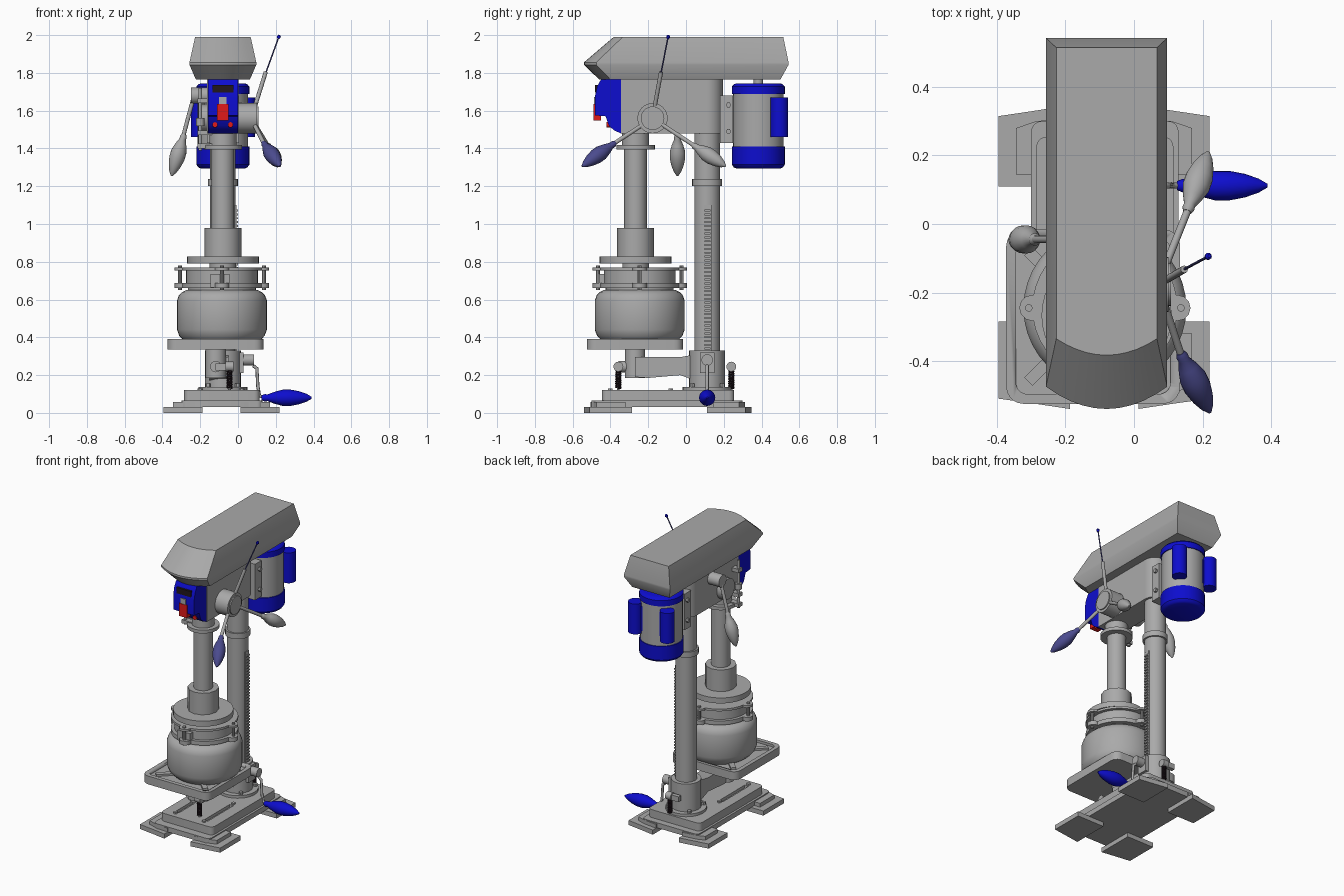
import bpy, bmesh, math
from mathutils import Vector

old = bpy.data.objects.get("Cube")
if old:
    bpy.data.objects.remove(old, do_unlink=True)


def material(name, rgb):
    m = bpy.data.materials.new(name)
    m.use_nodes = True
    m.diffuse_color = (*rgb, 1)
    m.node_tree.nodes["Principled BSDF"].inputs["Base Color"].default_value = (*rgb, 1)
    return m


GRAY = material("cast_gray", (0.4, 0.4, 0.4))
BLUE = material("paint_blue", (0.004, 0.004, 0.62))
NAVY = material("muted_blue", (0.07, 0.07, 0.27))
RED = material("switch_red", (0.75, 0.01, 0.01))
BLACK = material("black", (0.015, 0.008, 0.012))
CX = -0.08


def finish(name, bm, mat):
    bmesh.ops.recalc_face_normals(bm, faces=bm.faces)
    me = bpy.data.meshes.new(name)
    bm.to_mesh(me)
    bm.free()
    me.materials.append(mat)
    ob = bpy.data.objects.new(name, me)
    bpy.context.collection.objects.link(ob)
    bpy.ops.object.select_all(action='DESELECT')
    ob.select_set(True)
    bpy.context.view_layer.objects.active = ob
    bpy.ops.object.shade_smooth_by_angle(angle=math.radians(35))
    return ob


def loft(name, rings, mat):
    """Skin closed rings of equal length and cap both ends."""
    bm = bmesh.new()
    vs = [[bm.verts.new(p) for p in ring] for ring in rings]
    n = len(vs[0])
    for a, b in zip(vs, vs[1:]):
        for i in range(n):
            bm.faces.new((a[i], a[(i + 1) % n], b[(i + 1) % n], b[i]))
    bm.faces.new(vs[0][::-1])
    bm.faces.new(vs[-1])
    return finish(name, bm, mat)


def lathe(name, start, end, profile, mat, sides=32):
    """Profile of (distance fraction, radius) spun around start-end."""
    a, b = Vector(start), Vector(end)
    q = (b - a).to_track_quat('Z', 'Y')
    ang = [2 * math.pi * i / sides for i in range(sides)]
    rings = [[a.lerp(b, t) + q @ Vector((r * math.cos(k), r * math.sin(k), 0)) for k in ang]
             for t, r in profile]
    return loft(name, rings, mat)


def cyl(name, start, end, r, mat=GRAY, sides=32):
    return lathe(name, start, end, [(0, r), (1, r)], mat, sides)


def post(name, x, y, z0, z1, r, mat=GRAY, sides=32):
    return cyl(name, (x, y, z0), (x, y, z1), r, mat, sides)


def prism(name, pts, axis, lo, hi, mat=GRAY):
    put = (lambda p, h: (h, p[0], p[1])) if axis == 'X' else (lambda p, h: (p[0], p[1], h))
    return loft(name, [[put(p, h) for p in pts] for h in (lo, hi)], mat)


def box(name, x, y, z, mat=GRAY):
    return prism(name, [(x[0], y[0]), (x[1], y[0]), (x[1], y[1]), (x[0], y[1])], 'Z', z[0], z[1], mat)


def rounded(x, y, r):
    pts = []
    for k, (cx, cy) in enumerate([(x[1] - r, y[1] - r), (x[0] + r, y[1] - r),
                                  (x[0] + r, y[0] + r), (x[1] - r, y[0] + r)]):
        for s in range(6):
            a = math.pi / 2 * (k + s / 5)
            pts.append((cx + r * math.cos(a), cy + r * math.sin(a)))
    return pts


def cut(ob, cutter):
    m = ob.modifiers.new("cut", 'BOOLEAN')
    m.operation, m.object, m.solver = 'DIFFERENCE', cutter, 'EXACT'
    bpy.context.view_layer.objects.active = ob
    bpy.ops.object.modifier_apply(modifier=m.name)
    bpy.data.objects.remove(cutter, do_unlink=True)


def grip(name, start, end, r, mat):
    lathe(name, start, end, [(0, .3 * r), (.06, .45 * r), (.12, .42 * r), (.25, .72 * r), (.42, r), (.58, r),
                             (.75, .8 * r), (.9, .48 * r), (1, .12 * r)], mat, 20)


def tube(name, pts, r, mat=GRAY):
    cu = bpy.data.curves.new(name, 'CURVE')
    cu.dimensions, cu.bevel_depth, cu.bevel_resolution, cu.use_fill_caps = '3D', r, 2, True
    sp = cu.splines.new('POLY')
    sp.points.add(len(pts) - 1)
    for p, co in zip(sp.points, pts):
        p.co = (*co, 1)
    cu.materials.append(mat)
    ob = bpy.data.objects.new(name, cu)
    bpy.context.collection.objects.link(ob)
    bpy.ops.object.select_all(action='DESELECT')
    ob.select_set(True)
    bpy.context.view_layer.objects.active = ob
    bpy.ops.object.convert(target='MESH')


# Stepped base and feet
BX = -0.0875
for side in (-1, 1):
    for label, near, corner, inner in (("back", .11, .315, .347), ("front", -.285, -.51, -.54)):
        for step, (grow, z0, z1) in enumerate(((0, 0, .032), (.05, .032, .058))):
            s = math.copysign(grow * .7, near)
            prism(f"{label}_foot_{side}_{step}",
                  [(BX + side * u, v) for u, v in ((.1, near + s), (.3075 - grow, near + s),
                                                   (.3075 - grow, corner - s), (.2, (corner + inner) / 2 + s * .1 - s),
                                                   (.1, inner - s))], 'Z', z0, z1)
prism("base_plate", rounded((-.30, .13), (-.5, .3), .03), 'Z', .03, .065)
base = prism("base_block", rounded((-.285, .115), (-.445, .255), .03), 'Z', .06, .12)
for x in (-.2, .02):
    cut(base, box("slot_cutter", (x - .015, x + .015), (-.38, -.1), (.1, .15)))
    for y in (-.4, -.08):
        post("base_bolt", x, y, .118, .13, .014, sides=6)

# Column, rack and column foot
CY = .112
post("column", CX, CY, .11, 1.5, .068)
post("column_flange", CX, CY, .115, .138, .13)
post("column_socket", CX, CY, .13, .33, .095)
post("column_collar", CX, CY, 1.2, 1.238, .079)
for k in range(4):
    a = math.pi / 4 + k * math.pi / 2
    post("flange_bolt", CX + .112 * math.cos(a), CY + .112 * math.sin(a), .13, .155, .014, sides=6)
box("rack_bar", (-.03, -.008), (.092, .134), (.33, 1.1))
tooth = box("rack_teeth", (-.012, 0), (.097, .13), (.335, .345))
arr = tooth.modifiers.new("repeat", 'ARRAY')
arr.count, arr.use_relative_offset, arr.use_constant_offset = 37, False, True
arr.constant_offset_displace = (0, 0, .0203)

# Table bracket, crank and springs
TX, TY = -.118, -.27
prism("bracket_arm", [(-.27, .19), (-.2, .185), (-.03, .2), (.05, .17), (.11, .17), (.11, .31), (.05, .31),
                      (-.03, .295), (-.2, .295), (-.27, .295)], 'X', -.15, -.05)
post("table_stem", TX, TY, .185, .34, .054)
box("crank_housing", (-.02, .03), (.075, .15), (.21, .32))
cyl("crank_boss", (.02, CY, .28), (.085, CY, .28), .03)
tube("crank_arm", [(.08, CY, .25), (.1, CY, .235), (.105, CY, .14), (.115, CY, .09), (.15, CY, .08)], .009)
grip("crank_handle", (.125, CY, .08), (.39, CY, .08), .043, BLUE)
for y in (-.358, .24):
    n = 80
    tube("spring", [(-.045 + .013 * math.cos(i * .79), y + .013 * math.sin(i * .79), .13 + .095 * i / n)
                    for i in range(n)], .0045, BLACK)
    post("spring_pin", -.045, y, .11, .24, .007, sides=10)
    cyl("spring_eye", (-.065, y, .245), (-.025, y, .245), .026, sides=16)
    box("spring_lug", (-.12, -.06), (y - .014, y + .014), (.225, .262))
cyl("spring_front_cross_pin", (TX, -.358, .245), (TX, -.25, .245), .03, sides=16)

# Work table with recessed top and corner ribs
table = prism("table", rounded((-.373, .135), (-.525, -.015), .05), 'Z', .335, .392)
cut(table, prism("recess_cutter", rounded((-.345, .107), (-.497, -.043), .035), 'Z', .375, .45))
for sx in (-1, 1):
    for sy in (-1, 1):
        c, d = Vector((TX + sx * .15, TY + sy * .15)), Vector((sx * .04, sy * .04))
        w = Vector((-sx * .012, sy * .012))
        prism("table_rib", [c - d - w, c + d - w, c + d + w, c - d + w], 'Z', .37, .388)

# Pot, clamp rings and press disc
PX, PY = -.085, -.245
lathe("pot", (PX, PY, .375), (PX, PY, .65),
      [(0, .19), (.04, .205), (.12, .226), (.24, .238), (.8, .238), (.9, .228), (.96, .212), (1, .19)], GRAY, 40)
post("pot_neck", PX, PY, .64, .67, .18, sides=40)
post("clamp_drum", PX, PY, .68, .76, .19, sides=40)
for z0, z1 in ((.66, .688), (.755, .77)):
    post("clamp_ring", PX, PY, z0, z1, .212, sides=40)
    for k in range(4):
        a = k * math.pi / 2
        post("clamp_ear", PX + .212 * math.cos(a), PY + .212 * math.sin(a), z0, z1, .038, sides=12)
for k in range(4):
    a = k * math.pi / 2
    post("clamp_bolt", PX + .222 * math.cos(a), PY + .222 * math.sin(a), .65, .78, .011, sides=10)
box("clamp_latch", (-.145, -.045), (-.46, -.41), (.665, .735))
QX, QY = CX, -.267
post("press_stem", QX, QY, .76, .8, .07)
post("press_disc", QX, QY, .79, .828, .19, sides=40)

# Chuck and quill
post("chuck", QX, QY, .82, .978, .098, sides=12)
post("quill", QX, QY, .97, 1.5, .06)
post("quill_ring", QX, QY, 1.395, 1.418, .102)
post("quill_nose", QX, QY, 1.418, 1.49, .072)

# Head casting, spring cap and feed hub
prism("head_body", [(-.345, 1.48), (.11, 1.48), (.11, 1.77), (-.345, 1.77)], 'X', CX - .083, CX + .083)
post("head_column_clamp", CX, CY, 1.48, 1.77, .083)
HY, HZ = -.177, 1.56
cyl("feed_hub", (-.01, HY, HZ), (.1, HY, HZ), .08)
cyl("feed_hub_face", (.09, HY, HZ), (.108, HY, HZ), .062)
cyl("return_spring_cap", (-.2, HY, HZ), (-.15, HY, HZ), .072)

# Feed levers
hub = (.07, HY, HZ)
for label, a, b, mat in (("front", (.135, -.375, 1.43), (.222, -.55, 1.305), NAVY),
                         ("back", (.155, .035, 1.42), (.217, .21, 1.305), GRAY)):
    cyl(label + "_lever_rod", hub, a, .011, sides=12)
    grip(label + "_lever_grip", a, b, .04, mat)
cyl("upper_lever_rod", hub, (.147, -.132, 1.805), .011, sides=12)
cyl("upper_lever_pin", (.147, -.132, 1.8), (.216, -.095, 1.99), .004, NAVY, 8)
lathe("upper_lever_tip", (.213, -.096, 1.982), (.22, -.093, 2.0),
      [(0, .006), (.3, .01), (.7, .01), (1, .005)], BLUE, 12)

# Speed lever and depth stop on the other side
cyl("speed_boss", (-.25, -.045, 1.68), (-.15, -.045, 1.68), .042)
cyl("speed_lever_rod", (-.235, -.045, 1.67), (-.29, -.045, 1.465), .011, sides=12)
grip("speed_lever_grip", (-.285, -.045, 1.475), (-.352, -.045, 1.255), .041, GRAY)
post("depth_rod", -.2, -.29, 1.39, 1.72, .01, sides=12)
for z in (1.4, 1.47, 1.64):
    box("depth_bracket", (-.215, -.12), (-.31, -.27), (z, z + .025))
post("depth_nut", -.2, -.29, 1.52, 1.56, .022, sides=12)

# Control panel with display, switch and buttons
prism("control_panel", [(-.345, 1.765), (-.45, 1.765), (-.47, 1.73), (-.481, 1.68), (-.481, 1.575), (-.425, 1.57),
                        (-.408, 1.52), (-.38, 1.495), (-.345, 1.48)], 'X', -.16, 0, BLUE)
box("display", (-.135, -.025), (-.482, -.46), (1.695, 1.735), BLACK)
box("switch", (-.112, -.05), (-.489, -.45), (1.547, 1.635), RED)
box("switch_hood", (-.1, -.062), (-.486, -.46), (1.635, 1.672), GRAY)
for x in (-.122, -.04):
    cyl("button", (x, -.38, 1.525), (x, -.42, 1.525), .014, RED, 16)

# Motor with end caps, mount and two capacitors
MY = .383
post("motor_body", CX, MY, 1.4, 1.7, .134)
lathe("motor_bottom_cap", (CX, MY, 1.41), (CX, MY, 1.293), [(0, .14), (.82, .14), (.94, .13), (1, .115)], BLUE)
lathe("motor_top_cap", (CX, MY, 1.688), (CX, MY, 1.745), [(0, .14), (.7, .14), (.9, .13), (1, .115)], BLUE)
post("motor_shaft", CX, MY, 1.74, 1.78, .025)
box("motor_mount", (CX - .085, CX + .085), (.18, .25), (1.43, 1.68))
for z in (1.49, 1.63):
    cyl("mount_bolt", (CX - .1, .225, z), (CX + .1, .225, z), .014, sides=6)
for s in (-1, 1):
    post("capacitor", CX + s * .122, .494, 1.46, 1.67, .047, BLUE, 24)
    box("capacitor_foot", (CX + s * .09 - .025, CX + s * .09 + .025), (.42, .5), (1.48, 1.65), BLUE)

# Belt cover with bowed front
rings = []
for z, half, back, edge, mid in ((1.765, .143, .5, -.4, -.46), (1.843, .177, .543, -.475, -.54),
                                 (1.856, .177, .543, -.475, -.54), (1.99, .147, .515, -.335, -.383)):
    bow = [(-1 + i / 5) for i in range(11)]
    rings.append([(CX + half, back, z), (CX - half, back, z)] +
                 [(CX + half * t, mid + (edge - mid) * t * t, z) for t in bow])
loft("belt_cover", rings, GRAY)
